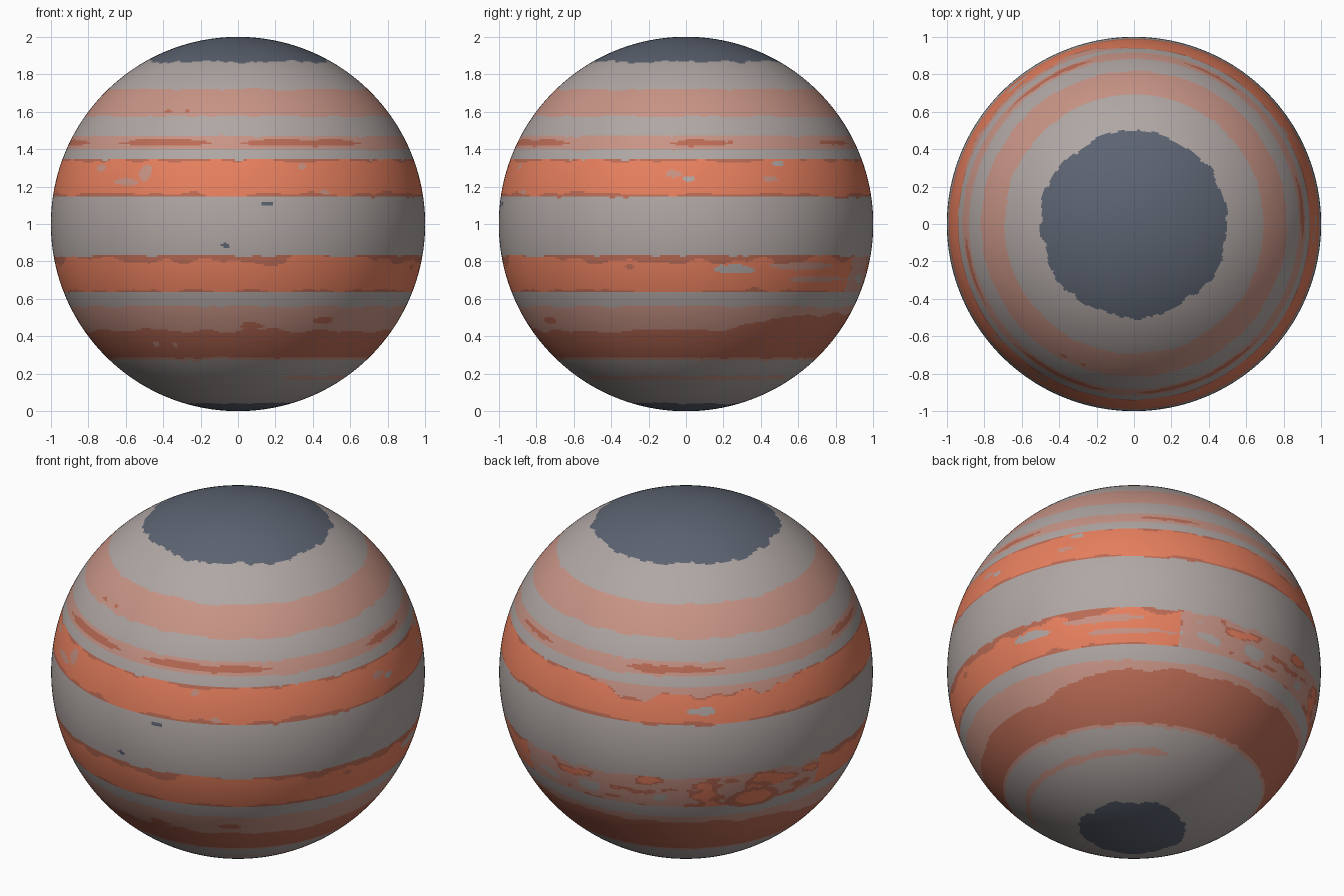
import bpy, bmesh, math
from mathutils import Vector, noise

if "Cube" in bpy.data.objects:
    bpy.data.objects.remove(bpy.data.objects["Cube"])

GREY, PINK, ORANGE, RUST, SLATE = range(5)
COLOURS = [("pale grey cloud", (0.434, 0.386, 0.371)),
           ("dusty pink cloud", (0.578, 0.296, 0.238)),
           ("bright orange cloud", (0.807, 0.216, 0.114)),
           ("rust cloud", (0.503, 0.150, 0.093)),
           ("slate polar cloud", (0.107, 0.125, 0.165))]

# Oval storms and flecks: azimuth (deg, -90 = front), height, half width, half height, colour
STORMS = [(-81, 1.11, .035, .013, SLATE), (-94, .885, .018, .013, SLATE),
          (-121, 1.27, .035, .05, PINK), (-128, 1.225, .08, .02, PINK), (-140, 1.30, .03, .015, PINK),
          (-69, 1.31, .02, .018, PINK), (-62, 1.17, .03, .012, PINK),
          (-4, 1.265, .04, .018, PINK), (1, 1.24, .03, .012, GREY), (28, 1.24, .05, .014, PINK),
          (31, 1.32, .035, .015, GREY), (130, 1.22, .07, .018, GREY),
          (16, .76, .12, .022, GREY), (40, .775, .20, .018, PINK), (48, .705, .22, .015, PINK),
          (-18, .77, .03, .012, RUST),
          (-58, .485, .06, .018, RUST), (-85, .455, .06, .02, RUST), (-125, .36, .02, .014, PINK),
          (-116, .355, .015, .012, PINK), (-118, 1.60, .03, .008, RUST), (-110, 1.60, .015, .008, RUST)]
# Rust streaks in the thin northern belt: azimuth ranges
STREAKS = [(-178, -150), (-135, -96), (-89, -43), (-8, 20), (50, 75), (101, 139)]


def nz(p, fh, fv, seed=0):
    return noise.noise(Vector((p.x * fh + seed, p.y * fh + seed * 2, p.z * fv + seed * 3)))


def step(a, b, t):
    t = min(1, max(0, (t - a) / (b - a)))
    return t * t * (3 - 2 * t)


def window(az, a, b, soft=10):
    return step(a - soft, a + soft, az) * (1 - step(b - soft, b + soft, az))


def belt(z, p, az, lo, hi, lo_edge, hi_edge):
    """Orange belt with broken rust rims."""
    if z > hi - hi_edge * (0.6 + 1.6 * nz(p, 7, 3, 5)):
        return RUST
    if z < lo + lo_edge * (0.6 + 1.6 * nz(p, 7, 3, 9)):
        return RUST
    return ORANGE


def cloud(p):
    az = math.degrees(math.atan2(p.y, p.x))
    rad = math.hypot(p.x, p.y)
    z = p.z + 1
    # ragged polar caps
    rag = .013 * nz(p, 9, 9, 3) + .010 * nz(p, 22, 22, 4)
    if z + rag > 1.866 or z + rag * .6 < .041:
        return SLATE
    # red oval storm on the back left
    d = (az - 147 + 180) % 360 - 180
    e = math.hypot(math.radians(d) * rad / .16, (z - .67) / .062) + .15 * nz(p, 9, 9, 6)
    if e < 1:
        return ORANGE if e < .68 else RUST
    # small flecks
    for a, h, w, t, c in STORMS:
        if abs(z - h) < t * 1.6:
            d = math.radians((az - a + 180) % 360 - 180) * rad
            if math.hypot(d / w, (z - h) / t) + .5 * nz(p, 16, 22, 2) < 1:
                return c
    # wobbling latitude bands
    z += .006 * nz(p, 6, 4, 1) + .005 * nz(p, 17, 8, 8)
    if z > 1.72:
        return GREY
    if z > 1.575:
        return PINK
    if z > 1.47:
        return GREY
    if z > 1.40:
        for a, b in STREAKS:
            if a < az < b:
                taper = min(1, (az - a) / 10, (b - az) / 10)
                if abs(z - 1.433) < .017 * taper + .008 * nz(p, 10, 8, 7):
                    return RUST
        return PINK
    if z > 1.345:
        return GREY
    if z > 1.145:
        # northern belt, wavy and pink along its top at the back
        top = 1.345 - window(az, 98, 160) * (.045 + .05 * nz(p, 9, 2, 12))
        return PINK if z > top else belt(z, p, az, 1.145, top, .020, .014)
    if z > .83:
        return GREY
    if z > .635:
        # southern belt, broken up at the back
        storm = window(az, 65, 172, 8)
        if storm > .5:
            n = nz(p, 5, 16, 15) + .4 * nz(p, 13, 26, 16)
            if n > .20:
                return ORANGE if n > .38 else RUST
            return GREY if n < -.34 else PINK
        return belt(z, p, az, .635, .83, .015, .035)
    if z > .56:
        return GREY
    top = .43 + .09 * window(az, 28, 168, 18) + .022 * nz(p, 7, 2, 20)
    if z > top:
        return PINK
    if z > .285:
        return RUST
    if z > .272:
        return PINK
    if abs(z - .178) < .013 * window(az, -64, 66, 8) + .006 * nz(p, 6, 6, 22) - .002:
        return PINK
    return GREY


# Planet ball
bm = bmesh.new()
bmesh.ops.create_uvsphere(bm, u_segments=400, v_segments=320, radius=1)
for f in bm.faces:
    f.smooth = True
    f.material_index = cloud(f.calc_center_median().normalized())
bmesh.ops.translate(bm, verts=bm.verts, vec=(0, 0, 1))
mesh = bpy.data.meshes.new("banded_planet")
bm.to_mesh(mesh)
bm.free()
for name, rgb in COLOURS:
    m = bpy.data.materials.new(name)
    m.diffuse_color = (*rgb, 1)
    m.use_nodes = True
    m.node_tree.nodes["Principled BSDF"].inputs["Base Color"].default_value = m.diffuse_color
    mesh.materials.append(m)
planet = bpy.data.objects.new("banded_planet", mesh)
bpy.context.collection.objects.link(planet)
